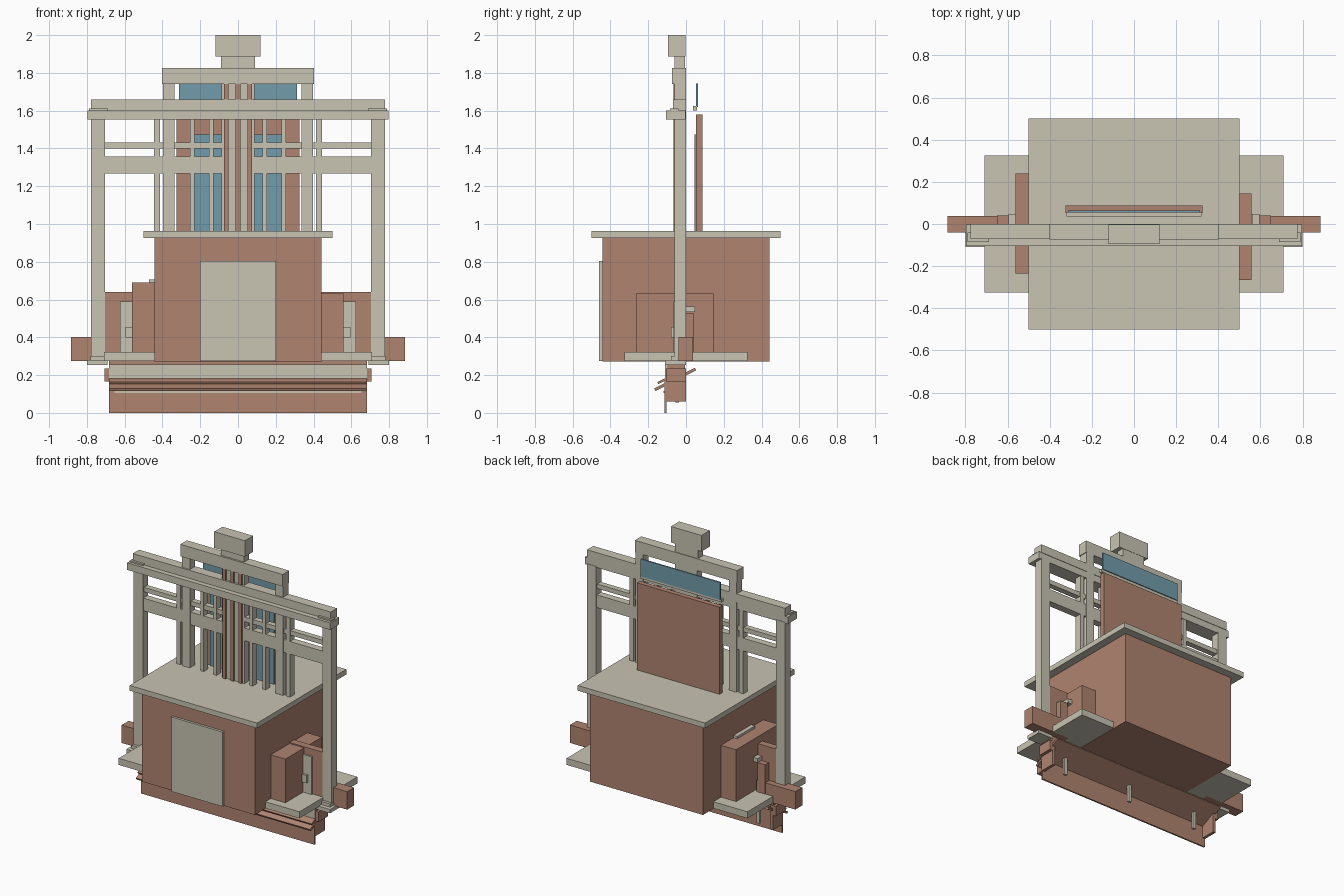
import bpy, math


def material(name, rgb):
    m = bpy.data.materials.new(name)
    m.diffuse_color = (*rgb, 1)
    return m


CREAM = material("cream_trim", (0.58, 0.55, 0.45))
BROWN = material("brown_wall", (0.43, 0.23, 0.16))
BLUE = material("blue_glass", (0.17, 0.33, 0.41))


def box(name, mat, x, y, z, tilt=0):
    """Box from (min, max) ranges, optionally tilted about x."""
    bpy.ops.mesh.primitive_cube_add(size=1, location=[(r[0] + r[1]) / 2 for r in (x, y, z)])
    o = bpy.context.object
    o.name = name
    o.scale = [r[1] - r[0] for r in (x, y, z)]
    o.rotation_euler.x = tilt
    bpy.ops.object.transform_apply(location=False, rotation=False, scale=True)
    o.data.materials.append(mat)
    return o


def wide(name, mat, hx, y, z, tilt=0):
    return box(name, mat, (-hx, hx), y, z, tilt)


def pair(name, mat, x, y, z):
    box(name + "_right", mat, x, y, z)
    box(name + "_left", mat, (-x[1], -x[0]), y, z)


# Main block with cap slab, front panel and low side terrace
wide("main_block", BROWN, 0.443, (-0.443, 0.443), (0.273, 0.925))
wide("roof_slab", CREAM, 0.5, (-0.5, 0.5), (0.925, 0.962))
wide("front_panel", CREAM, 0.202, (-0.46, -0.44), (0.274, 0.803))
wide("terrace", CREAM, 0.71, (-0.325, 0.325), (0.275, 0.322))

# Side annexes
box("left_annex", BROWN, (-0.562, -0.44), (-0.235, 0.24), (0.32, 0.69))
box("left_annex_cap", CREAM, (-0.472, -0.44), (-0.1, 0.1), (0.69, 0.707))
box("right_annex", BROWN, (0.44, 0.558), (-0.265, 0.145), (0.32, 0.632))
pair("wing_wall", BROWN, (0.44, 0.705), (-0.055, -0.005), (0.32, 0.64))
pair("wing_door", CREAM, (0.555, 0.625), (-0.066, -0.055), (0.32, 0.59))
pair("wing_step", CREAM, (0.555, 0.595), (-0.08, -0.066), (0.4, 0.455))
pair("low_wing", BROWN, (0.58, 0.885), (-0.04, 0.038), (0.275, 0.402))
pair("wing_pier", BROWN, (0.59, 0.65), (0.0, 0.04), (0.275, 0.53))
pair("wing_pier_cap", CREAM, (0.56, 0.595), (0.0, 0.047), (0.533, 0.563))

# Outer frame: pillars, feet and lintel
pair("pillar", CREAM, (0.705, 0.777), (-0.06, 0), (0.29, 1.56))
pair("pillar_foot", CREAM, (0.69, 0.8), (-0.11, 0), (0.253, 0.28))
pair("pillar_plinth", CREAM, (0.695, 0.78), (-0.08, 0), (0.28, 0.302))
wide("lintel_lower", CREAM, 0.797, (-0.105, -0.003), (1.552, 1.602))
pair("lintel_end_block", CREAM, (0.687, 0.79), (-0.086, -0.04), (1.6, 1.612))
wide("lintel_upper", CREAM, 0.777, (-0.07, 0), (1.6, 1.66))
pair("wide_rail", CREAM, (0.087, 0.706), (-0.055, -0.005), (1.267, 1.357))
pair("narrow_rail", CREAM, (0.087, 0.706), (-0.05, -0.01), (1.4, 1.432))

# Inner columns
pair("tall_column", CREAM, (0.336, 0.397), (-0.06, 0), (0.96, 1.745))
for i, x in enumerate((0.43, 0.243, 0.142)):
    w = 0.016 if i == 0 else 0.012
    pair(f"slim_column_{i}", CREAM, (x - w, x + w), (-0.055, -0.005), (0.96, 1.56))
wide("centre_shaft", CREAM, 0.088, (-0.055, 0), (0.96, 1.745))
for i, x in enumerate((-0.063, 0, 0.063)):
    box(f"shaft_stripe_{i}", BROWN, (x - 0.012, x + 0.012), (-0.067, -0.054), (0.96, 1.742))

# Crown
wide("crown_beam", CREAM, 0.402, (-0.073, 0), (1.742, 1.827))
wide("crown_neck", CREAM, 0.09, (-0.06, -0.005), (1.825, 1.888))
wide("crown_block", CREAM, 0.12, (-0.095, -0.003), (1.886, 2.0))

# Rear screen with glazing
wide("rear_screen", BROWN, 0.325, (0.053, 0.088), (0.96, 1.58))
wide("rear_glass", BLUE, 0.25, (0.044, 0.053), (0.96, 1.475))
wide("upper_glass", BLUE, 0.313, (0.054, 0.064), (1.62, 1.743))
wide("glass_sill", CREAM, 0.32, (0.036, 0.058), (1.602, 1.624))

# Canopy under the block: beams, cheeks, sloped planks, skirt and pegs
wide("base_beam", BROWN, 0.684, (-0.1, -0.005), (0.235, 0.274))
wide("base_fascia", CREAM, 0.684, (-0.112, -0.09), (0.18, 0.255))
pair("outer_cheek", BROWN, (0.684, 0.706), (-0.105, 0), (0.165, 0.235))
pair("inner_cheek", BROWN, (0.664, 0.684), (-0.105, 0), (0.06, 0.235))
slope = math.radians(27)
wide("sloped_plank", BROWN, 0.684, (-0.178, 0.064), (0.17, 0.185), slope)
wide("front_plank", BROWN, 0.684, (-0.152, -0.092), (0.165, 0.177), slope)
wide("skirt_trim", CREAM, 0.655, (-0.118, -0.105), (0.104, 0.116))
wide("skirt_board", BROWN, 0.682, (-0.115, -0.104), (0, 0.18))
for i, x in enumerate((-0.54, 0, 0.54)):
    box(f"canopy_peg_{i}", CREAM, (x - 0.012, x + 0.012), (-0.055, -0.038), (0.056, 0.18))
